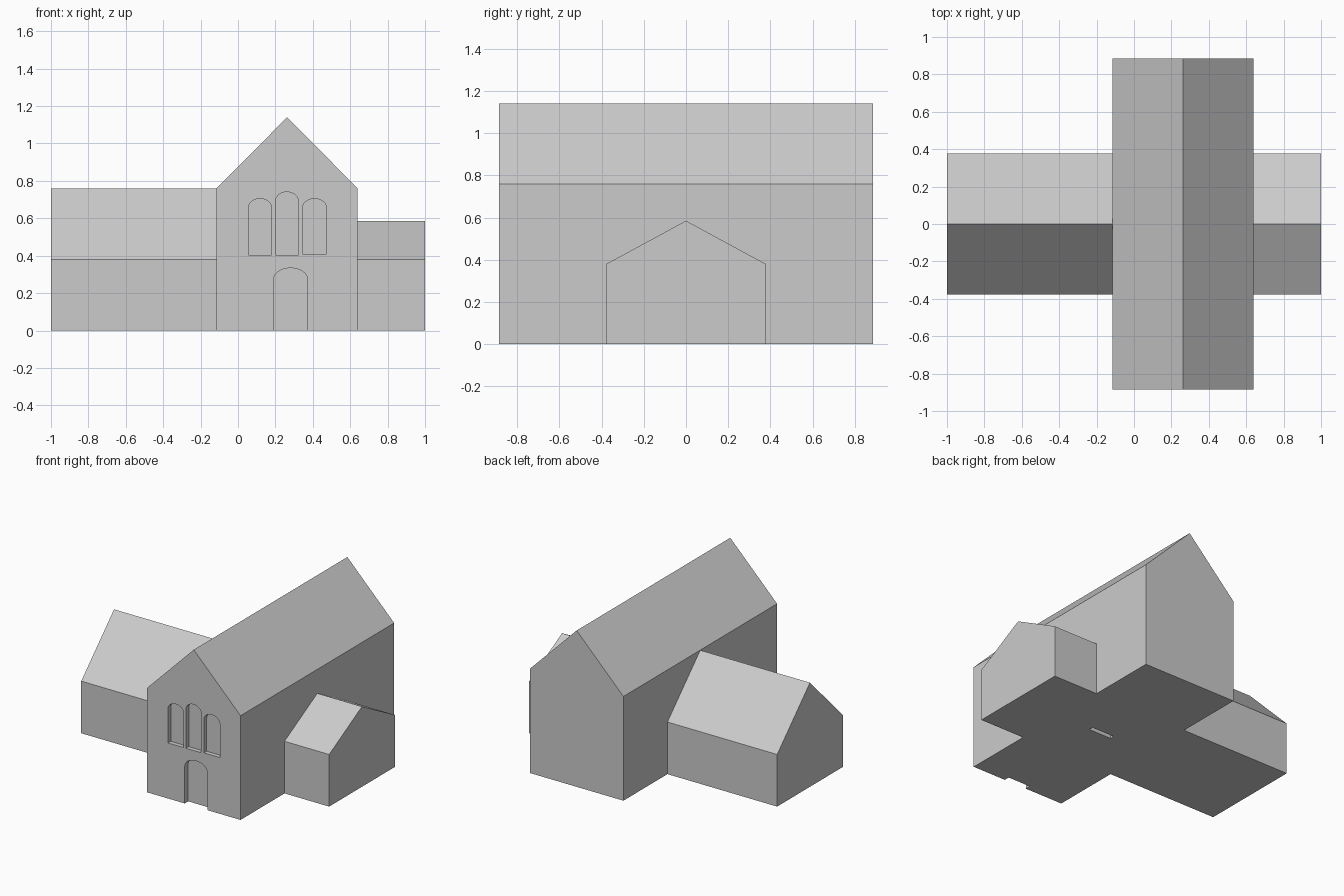
import bpy, bmesh, math
from mathutils import Vector

if "Cube" in bpy.data.objects:
    bpy.data.objects.remove(bpy.data.objects["Cube"])


def prism(name, profile, start, end, axis):
    """Extrude a (horizontal, z) profile along the 'x' or 'y' axis."""
    def place(u, z, t):
        return (u, t, z) if axis == 'y' else (t, u, z)
    bm = bmesh.new()
    face = bm.faces.new([bm.verts.new(place(u, z, start)) for u, z in profile])
    ext = bmesh.ops.extrude_face_region(bm, geom=[face])
    moved = [g for g in ext['geom'] if isinstance(g, bmesh.types.BMVert)]
    offset = Vector(place(0, 0, end - start))
    bmesh.ops.translate(bm, verts=moved, vec=offset)
    bmesh.ops.recalc_face_normals(bm, faces=bm.faces)
    mesh = bpy.data.meshes.new(name)
    bm.to_mesh(mesh)
    bm.free()
    obj = bpy.data.objects.new(name, mesh)
    bpy.context.collection.objects.link(obj)
    return obj


def gable(left, right, eave, ridge):
    return [(left, 0), (right, 0), (right, eave), ((left + right) / 2, ridge), (left, eave)]


def arch(left, right, bottom, spring, top, steps=16):
    mid, half = (left + right) / 2, (right - left) / 2
    curve = [(mid + half * math.cos(math.pi * i / steps),
              spring + (top - spring) * math.sin(math.pi * i / steps))
             for i in range(steps + 1)]
    return [(left, bottom), (right, bottom)] + curve


def combine(target, tool, operation):
    mod = target.modifiers.new(tool.name, 'BOOLEAN')
    mod.operation, mod.object, mod.solver = operation, tool, 'EXACT'
    bpy.context.view_layer.objects.active = target
    bpy.ops.object.modifier_apply(modifier=mod.name)
    bpy.data.objects.remove(tool, do_unlink=True)


# Tall main hall with a lower wing on each side
hall = prism("chapel", gable(-0.115, 0.64, 0.76, 1.14), -0.885, 0.885, 'y')
combine(hall, prism("left_wing", gable(-0.378, 0.378, 0.38, 0.759), -1, 0.1, 'x'), 'UNION')
combine(hall, prism("right_wing", gable(-0.378, 0.378, 0.38, 0.585), 0.45, 1, 'x'), 'UNION')

# Recessed arched windows in the front gable
for left, right, bottom, spring, top in [(0.055, 0.18, 0.405, 0.655, 0.705),
                                         (0.2, 0.323, 0.405, 0.69, 0.741),
                                         (0.345, 0.473, 0.41, 0.655, 0.705)]:
    profile = arch(left, right, bottom, spring, top)
    combine(hall, prism("window_cutter", profile, -1, -0.853, 'y'), 'DIFFERENCE')

# Front doorway recess, and the matching inner slot open at the floor
door = arch(0.19, 0.372, -0.05, 0.273, 0.334)
for start, end in [(-1, -0.845), (-0.016, 0.016)]:
    combine(hall, prism("door_cutter", door, start, end, 'y'), 'DIFFERENCE')
